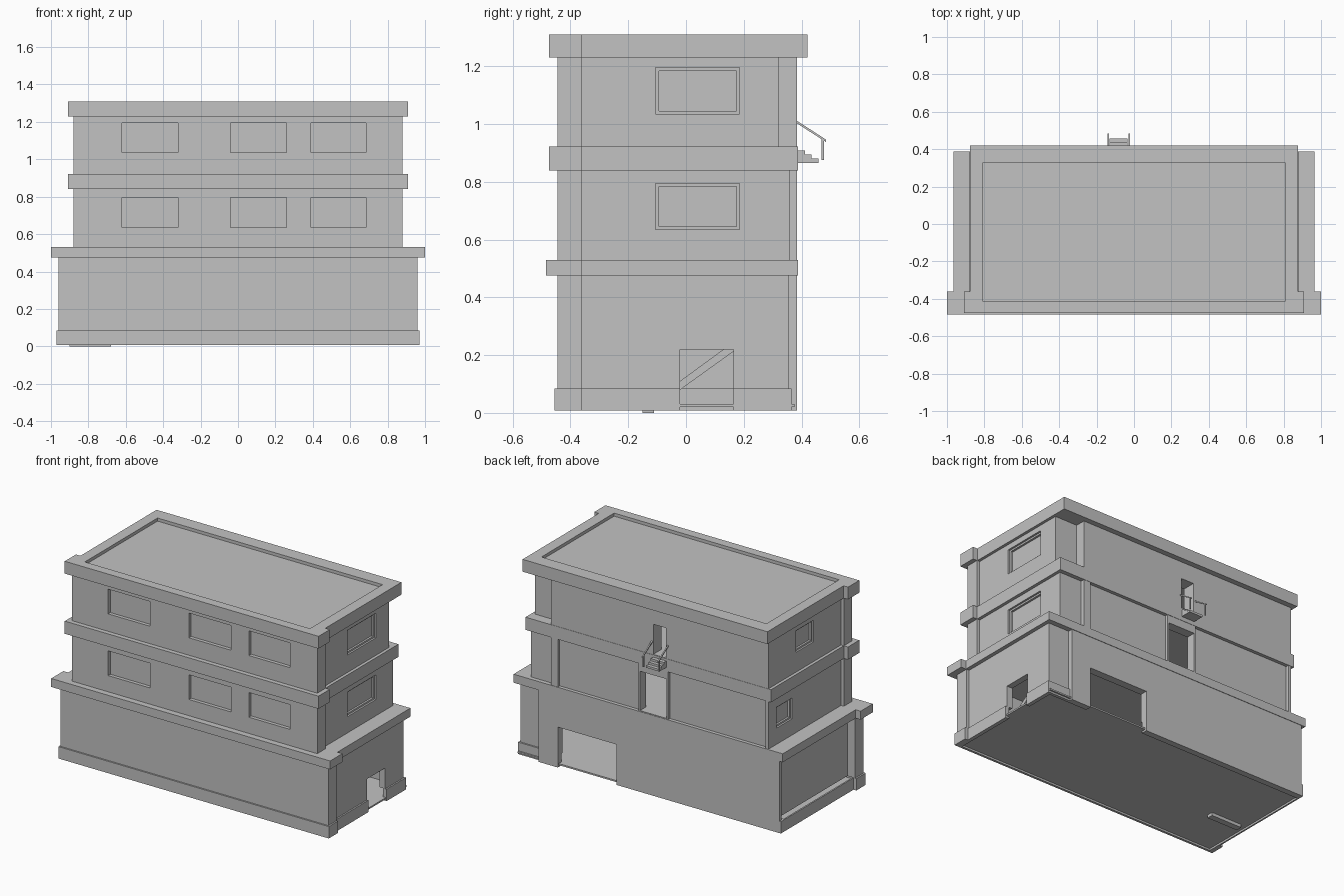
import bpy, bmesh
from mathutils import Vector

if "Cube" in bpy.data.objects:
    bpy.data.objects.remove(bpy.data.objects["Cube"], do_unlink=True)

mat = bpy.data.materials.new("plain grey")
mat.use_nodes = True
GREY = (0.54, 0.54, 0.54, 1)
mat.diffuse_color = GREY
mat.node_tree.nodes["Principled BSDF"].inputs["Base Color"].default_value = GREY


def finish(name, bm):
    bmesh.ops.recalc_face_normals(bm, faces=bm.faces)
    mesh = bpy.data.meshes.new(name)
    bm.to_mesh(mesh)
    bm.free()
    mesh.materials.append(mat)
    obj = bpy.data.objects.new(name, mesh)
    bpy.context.collection.objects.link(obj)
    return obj


def prism(name, points, along):
    """Extrude a closed outline of 3D points along a vector."""
    bm = bmesh.new()
    face = bm.faces.new([bm.verts.new(p) for p in points])
    new = bmesh.ops.extrude_face_region(bm, geom=[face])["geom"]
    bmesh.ops.translate(bm, vec=Vector(along),
                        verts=[v for v in new if isinstance(v, bmesh.types.BMVert)])
    return finish(name, bm)


def box(name, x, y, z):
    return prism(name, [(x[0], y[0], z[0]), (x[1], y[0], z[0]),
                        (x[1], y[1], z[0]), (x[0], y[1], z[0])], (0, 0, z[1] - z[0]))


WING_Y = -0.36


def storey(name, z, wing, side, front, back, end_back=None, step=0.7):
    """Slab whose front strip is wider; the back end at +x may be set back."""
    end_back = back if end_back is None else end_back
    pts = [(-wing, front), (wing, front), (wing, WING_Y), (side, WING_Y), (side, end_back)]
    if end_back != back:
        pts += [(step, end_back), (step, back)]
    pts += [(-side, back), (-side, WING_Y), (-wing, WING_Y)]
    return prism(name, [(x, y, z[0]) for x, y in pts], (0, 0, z[1] - z[0]))


def cut(obj, *ranges):
    for r in ranges:
        cutter = box("cutter", *r)
        cutter.hide_render = True
        mod = obj.modifiers.new("cut", 'BOOLEAN')
        mod.operation = 'DIFFERENCE'
        mod.solver = 'EXACT'
        mod.object = cutter
        bpy.context.view_layer.objects.active = obj
        bpy.ops.object.modifier_apply(modifier=mod.name)
        bpy.data.objects.remove(cutter, do_unlink=True)


def side_window(obj, wall, y, z):
    """Two-step recess in an end wall, leaving a thin frame."""
    s = 1 if wall > 0 else -1
    for inset, depth in ((0, 0.012), (0.011, 0.025)):
        x = sorted((wall - s * depth, wall + s * 0.1))
        cut(obj, (x, (y[0] + inset, y[1] - inset), (z[0] + inset, z[1] - inset)))


# Hollow ground floor and plinth with garage opening and side door
ground = storey("ground_floor", (0.085, 0.475), 0.96, 0.94, -0.445, 0.385, 0.355, 0.79)
plinth = storey("plinth", (0.008, 0.085), 0.97, 0.95, -0.455, 0.385, 0.365, 0.79)
cut(ground, ((-0.88, 0.9), (-0.41, 0.335), (0, 0.455)),
    ((-1.1, -0.905), (WING_Y, 0.365), (0, 0.6)))
cut(plinth, ((-0.94, 0.925), (-0.44, 0.345), (-0.05, 0.2)))
for part in (ground, plinth):
    cut(part, ((0.82, 1.1), (-0.02, 0.165), (-0.05, 0.22)),
        ((0.23, 0.65), (0.3, 0.5), (-0.05, 0.27)))
box("ground_slab", (-0.94, 0.945), (-0.44, 0.375), (0.02, 0.03))
box("floor_plate", (-0.9, -0.68), (-0.15, -0.11), (0, 0.02))
prism("inner_stair", [(0.68, -0.13, 0.03), (0.68, -0.09, 0.03),
                      (0.68, 0.3, 0.31), (0.68, 0.3, 0.345)], (0.17, 0, 0))

# Middle and upper floors with rooms behind their back doors
middle = storey("middle_floor", (0.53, 0.845), 0.88, 0.86, -0.445, 0.385, 0.36)
upper = storey("upper_floor", (0.92, 1.235), 0.88, 0.86, -0.445, 0.385, 0.32)
for floor, low in ((middle, 0.635), (upper, 1.035)):
    z = (low, low + 0.16)
    for x in ((-0.62, -0.32), (-0.04, 0.26), (0.39, 0.685)):
        cut(floor, (x, (-0.6, -0.422), z))
    side_window(floor, 0.86, (-0.105, 0.185), z)
side_window(upper, -0.86, (-0.08, 0.1), (1.05, 1.19))
side_window(middle, -0.86, (0.14, 0.3), (0.635, 0.77))
cut(middle, ((0.07, 0.65), (0.365, 0.5), (0.5, 0.9)),
    ((-0.84, -0.14), (0.365, 0.5), (0.5, 0.9)),
    ((-0.6, 0.6), (-0.2, 0.325), (0.535, 0.82)),
    ((-0.13, 0.06), (0.3, 0.5), (0.535, 0.79)))
cut(upper, ((-0.6, 0.6), (-0.2, 0.3), (0.925, 1.2)),
    ((-0.125, -0.035), (0.28, 0.5), (0.925, 1.12)))

# Bands between the floors
storey("lower_band", (0.475, 0.53), 1.0, 0.965, -0.485, 0.388)
storey("upper_band", (0.84, 0.922), 0.91, 0.88, -0.475, 0.387)

# Parapet around the sunken roof
parapet = storey("parapet_roof", (1.23, 1.31), 0.91, 0.878, -0.475, 0.42)
cut(parapet, ((-0.808, 0.806), (-0.415, 0.33), (1.29, 1.4)))

# Back steps with handrails
STEP_X = (-0.13, -0.035)
for i in range(3):
    box("back_step", STEP_X, (0.38, 0.412 + i * 0.023), (0.894 - i * 0.014, 0.908 - i * 0.014))
for x in (-0.139, -0.026):
    pair = (x - 0.004, x + 0.004)
    box("rail_post", pair, (0.470, 0.477), (0.875, 0.95))
    prism("handrail", [(pair[0], 0.383, 1.003), (pair[0], 0.485, 0.938),
                       (pair[0], 0.485, 0.946), (pair[0], 0.383, 1.012)], (0.008, 0, 0))
